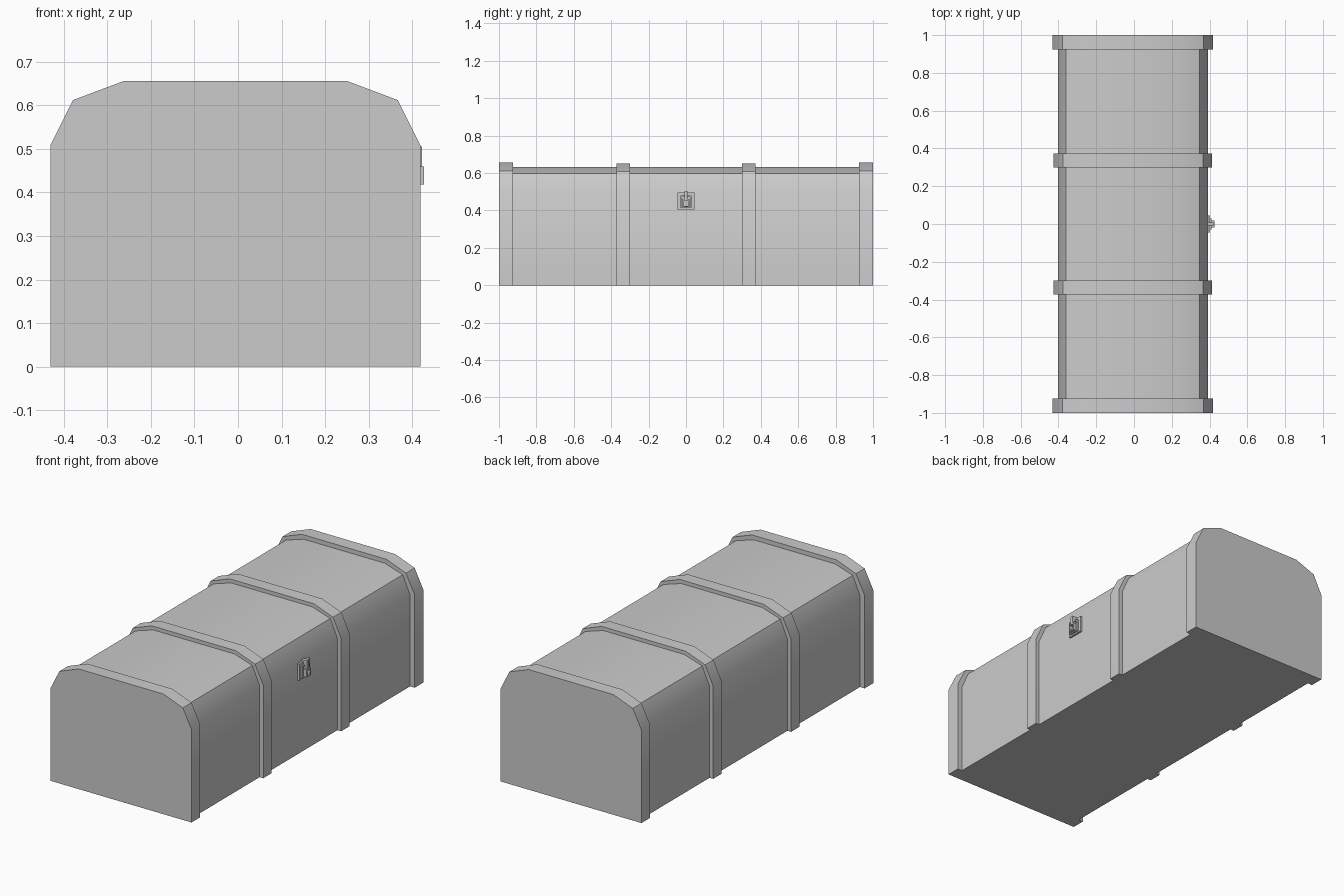
import bpy, bmesh, math

if "Cube" in bpy.data.objects:
    bpy.data.objects.remove(bpy.data.objects["Cube"])


def finish(name, bm):
    bmesh.ops.recalc_face_normals(bm, faces=bm.faces)
    mesh = bpy.data.meshes.new(name)
    bm.to_mesh(mesh)
    bm.free()
    obj = bpy.data.objects.new(name, mesh)
    bpy.context.collection.objects.link(obj)
    bpy.ops.object.select_all(action='DESELECT')
    obj.select_set(True)
    bpy.context.view_layer.objects.active = obj
    bpy.ops.object.shade_smooth_by_angle(angle=math.radians(30))
    return obj


def extrude_profile(name, profile, y0, y1):
    bm = bmesh.new()
    face = bm.faces.new([bm.verts.new((x, y0, z)) for x, z in profile])
    new = bmesh.ops.extrude_face_region(bm, geom=[face], use_keep_orig=True)["geom"]
    verts = [v for v in new if isinstance(v, bmesh.types.BMVert)]
    bmesh.ops.translate(bm, verts=verts, vec=(0, y1 - y0, 0))
    return finish(name, bm)


def arch(half, shoulder, flat, z_side, z_shoulder, z_top):
    # Chest cross-section, centred slightly towards -x to leave room for the latch
    right = [(half, 0), (half, z_side), (shoulder, z_shoulder), (flat, z_top)]
    pts = right + [(-x, z) for x, z in reversed(right)]
    return [(x - 0.006, z) for x, z in pts]


def add_box(bm, x0, x1, y0, y1, z0, z1):
    verts = bmesh.ops.create_cube(bm, size=1)["verts"]
    bmesh.ops.scale(bm, verts=verts, vec=(x1 - x0, y1 - y0, z1 - z0))
    bmesh.ops.translate(bm, verts=verts,
                        vec=((x0 + x1) / 2, (y0 + y1) / 2, (z0 + z1) / 2))


def box(name, *dims):
    bm = bmesh.new()
    add_box(bm, *dims)
    return finish(name, bm)


def frame(name, x0, x1, half, z0, z1, t):
    bm = bmesh.new()
    add_box(bm, x0, x1, -half, -half + t, z0, z1)
    add_box(bm, x0, x1, half - t, half, z0, z1)
    add_box(bm, x0, x1, -half + t, half - t, z0, z0 + t)
    add_box(bm, x0, x1, -half + t, half - t, z1 - t, z1)
    return finish(name, bm)


# Chest body
body = arch(0.397, 0.353, 0.245, 0.50, 0.598, 0.632)
extrude_profile("chest_body", body, -0.96, 0.96)

# Closed end bands and middle straps
end_band = arch(0.425, 0.373, 0.256, 0.508, 0.612, 0.656)
strap = arch(0.419, 0.370, 0.254, 0.506, 0.609, 0.652)
for label, s in (("front", -1), ("back", 1)):
    extrude_profile(label + "_end_band", end_band, s * 0.925, s * 1.0)
    extrude_profile(label + "_strap", strap, s * 0.30, s * 0.372)

# Latch on the right side
box("latch_plate", 0.38, 0.402, -0.045, 0.045, 0.405, 0.495)
frame("latch_frame", 0.395, 0.411, 0.030, 0.413, 0.480, 0.008)
box("latch_hasp", 0.385, 0.423, -0.009, 0.009, 0.455, 0.505)
frame("latch_ring", 0.395, 0.427, 0.018, 0.418, 0.460, 0.007)
